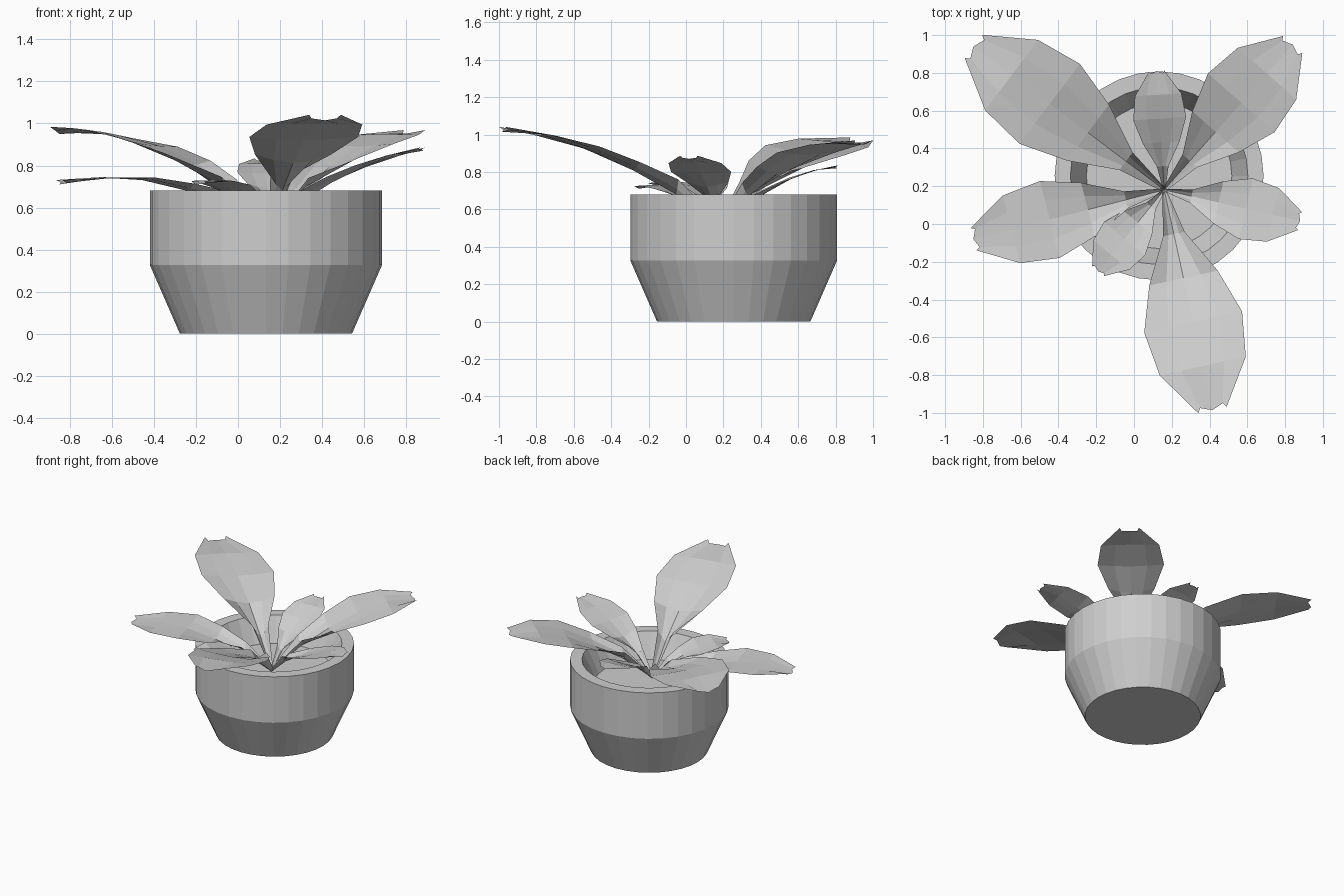
import bpy, bmesh, math
from mathutils import Vector

cube = bpy.data.objects.get("Cube")
if cube:
    bpy.data.objects.remove(cube)

grey = bpy.data.materials.new("plain grey")
grey.use_nodes = True
GREY = (0.62, 0.62, 0.62, 1)
grey.diffuse_color = GREY
grey.node_tree.nodes["Principled BSDF"].inputs["Base Color"].default_value = GREY


def finish(name, bm):
    mesh = bpy.data.meshes.new(name)
    bm.to_mesh(mesh)
    bm.free()
    mesh.materials.append(grey)
    obj = bpy.data.objects.new(name, mesh)
    bpy.context.collection.objects.link(obj)


def turned(name, profile, centre, sides=32, cap_start=False, cap_end=False):
    """Flat-faced solid of revolution from (radius, height) points."""
    bm = bmesh.new()
    rings = []
    for r, z in profile:
        rings.append([bm.verts.new((centre[0] + r * math.cos(a), centre[1] + r * math.sin(a), z))
                      for a in (math.tau * i / sides for i in range(sides))])
    for low, high in zip(rings, rings[1:]):
        for i in range(sides):
            j = (i + 1) % sides
            bm.faces.new((low[i], low[j], high[j], high[i]))
    if cap_start:
        bm.faces.new(rings[0][::-1])
    if cap_end:
        bm.faces.new(rings[-1])
    finish(name, bm)


# Pot with rim and tapered inside, closed by the soil
POT = (0.133, 0.255)
turned("pot", [(0.41, 0), (0.553, 0.327), (0.553, 0.68), (0.47, 0.68), (0.385, 0.5)],
       POT, cap_start=True)
turned("soil", [(0.385, 0.5)], POT, cap_end=True)

# Leaf outline: (distance along, half width, edge lift) as fractions
ROWS = [(0, 0.04, 0.1), (0.2, 0.22, 0.3), (0.4, 0.7, 0.16),
        (0.6, 1.0, 0.06), (0.8, 0.88, -0.02), (1.0, 0.29, 0.1)]
COLUMNS = (-1, -0.5, 0, 0.5, 1)
ROOT = Vector((0.16, 0.18, 0.5))


def leaf(name, tip, half_width, rises, tilt=0.0):
    """Arched leaf from the root to tip (x, y); rises gives the height of each later row."""
    run = Vector((tip[0], tip[1], 0)) - Vector((ROOT.x, ROOT.y, 0))
    side = Vector((-run.y, run.x, 0)).normalized()
    bm = bmesh.new()
    grid = []
    for (t, w, lift), z in zip(ROWS, (ROOT.z, *rises)):
        row = []
        for c in COLUMNS:
            p = ROOT + run * t + side * (c * w * half_width)
            p.z = z + (lift * abs(c) ** 1.5 + tilt * c * w) * half_width
            row.append(bm.verts.new(p))
        grid.append(row)
    # The blunt tip has pinched, curled-up corners
    for i in (1, 3):
        corner = grid[-1][0 if i == 1 else 4]
        grid[-1][i].co.xy = grid[-1][i].co.xy.lerp(corner.co.xy, 0.6)
        grid[-1][i].co.xy -= run.xy * 0.02
    for a, b in zip(grid, grid[1:]):
        for i in range(len(COLUMNS) - 1):
            bm.faces.new((a[i + 1], a[i], b[i], b[i + 1]))
    finish(name, bm)


leaf("leaf_back_right", (-0.85, 0.94), 0.265, (0.66, 0.80, 0.90, 0.96, 0.95), tilt=0.1)
leaf("leaf_back_left", (0.84, 0.95), 0.235, (0.67, 0.79, 0.89, 0.95, 0.945))
leaf("leaf_left", (0.88, 0.015), 0.165, (0.63, 0.72, 0.79, 0.85, 0.87))
leaf("leaf_front", (0.415, -0.985), 0.265, (0.68, 0.81, 0.92, 1.0, 1.015))
leaf("leaf_right", (-0.85, -0.08), 0.21, (0.61, 0.68, 0.73, 0.745, 0.71))
leaf("small_leaf_front", (-0.19, -0.25), 0.14, (0.59, 0.65, 0.70, 0.73, 0.71))
leaf("small_leaf_back", (0.12, 0.81), 0.14, (0.61, 0.69, 0.76, 0.81, 0.82))
